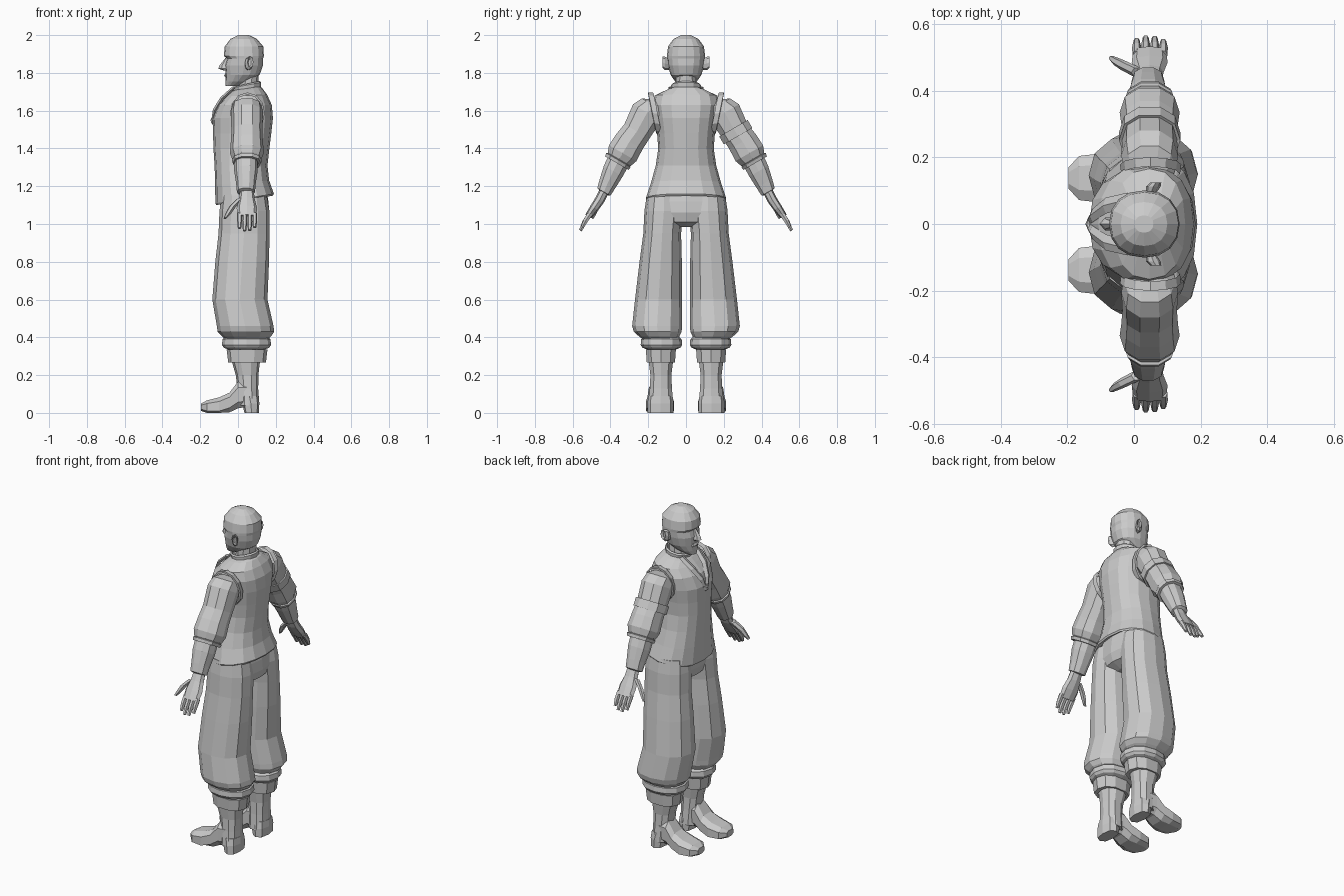
import bpy, bmesh
from math import cos, sin, pi, copysign
from mathutils import Vector

X, Y, Z = Vector((1, 0, 0)), Vector((0, 1, 0)), Vector((0, 0, 1))
ARM = Vector((0, .866, .5))          # across the arm, which hangs out and down


def loft(name, rings, n=12, u=X, v=Y, p=1.0, cap=True, mirror=False, floor=None, turn=0):
    """Skin rings of (x, y, z, ru, rv[, tilt]); tilt lifts the +u side."""
    bm = bmesh.new()
    loops = []
    for x, y, z, ru, rv, *tilt in rings:
        loop = []
        for i in range(n):
            a = 2 * pi * (i + turn) / n
            c, s = (copysign(abs(k) ** p, k) for k in (cos(a), sin(a)))
            co = Vector((x, y, z)) + u * (ru * c) + v * (rv * s) + Z * ((tilt[0] if tilt else 0) * c)
            if floor is not None:
                co.z = max(co.z, floor)
            loop.append(bm.verts.new(co))
        loops.append(loop)
    for a, b in zip(loops, loops[1:]):
        for i in range(n):
            j = (i + 1) % n
            bm.faces.new((a[i], a[j], b[j], b[i]))
    if cap:
        bm.faces.new(loops[0])
        bm.faces.new(loops[-1])
    bmesh.ops.recalc_face_normals(bm, faces=bm.faces)
    me = bpy.data.meshes.new(name)
    bm.to_mesh(me)
    bm.free()
    ob = bpy.data.objects.new(name, me)
    bpy.context.collection.objects.link(ob)
    if mirror:
        m = ob.modifiers.new("mirror", 'MIRROR')
        m.use_axis = (False, True, False)
        m.use_mirror_merge = False
    return ob


# Head, the figure looks towards -x
loft("head", [(x, 0, z, rx, ry) for z, x, rx, ry in (
    (1.73, -.03, .035, .03), (1.755, 0, .065, .058), (1.79, .025, .09, .082),
    (1.84, .032, .1, .096), (1.875, .037, .095, .1), (1.89, .031, .106, .101),
    (1.94, .032, .102, .095), (1.98, .03, .07, .066), (2.0, .03, .028, .026))], n=16, p=.9)
loft("nose", [(-.058, 0, 1.88, .008, .01), (-.07, 0, 1.84, .028, .016),
              (-.07, 0, 1.822, .034, .022), (-.06, 0, 1.812, .015, .015)], n=6)
loft("mouth", [(-.05, 0, 1.775, .016, .03), (-.055, 0, 1.785, .018, .035),
               (-.05, 0, 1.797, .018, .03)], n=8)
loft("ear", [(.05, .09, 1.845, .014, .03), (.058, .112, 1.85, .022, .036),
             (.066, .125, 1.858, .016, .03), (.062, .116, 1.853, .008, .018)],
     n=8, v=Z, mirror=True)
loft("neck", [(.045, 0, 1.64, .065, .07), (.052, 0, 1.72, .055, .058),
              (.06, 0, 1.8, .05, .055)], n=10)
loft("collar", [(.046, 0, 1.70, .072, .078), (.045, 0, 1.735, .078, .08, .015),
                (.045, 0, 1.742, .07, .072, .015), (.048, 0, 1.70, .06, .06)],
     n=12, cap=False)

# Waistcoat with flared hem, dropping at the front
loft("waistcoat", [(x, 0, z, rx, ry, t) for z, x, rx, ry, t in (
    (1.15, .032, .122, .19, .02), (1.125, .035, .15, .208, .025), (1.135, .035, .155, .213, .025),
    (1.22, .022, .143, .185, .01), (1.31, .016, .14, .16, 0), (1.4, .018, .148, .147, 0),
    (1.48, .022, .154, .153, 0), (1.56, .025, .16, .165, 0), (1.63, .036, .143, .178, 0),
    (1.68, .046, .108, .166, .005), (1.71, .046, .082, .1, .01), (1.72, .046, .065, .07, .01))],
     n=16, p=.86, cap=False)
loft("lapel", [(-.02, .072, 1.725, .022, .008), (-.085, .055, 1.665, .024, .01),
               (-.125, .025, 1.6, .02, .01), (-.137, .004, 1.53, .008, .008)],
     n=4, u=Y, v=Vector((-.8, 0, .6)), mirror=True)
loft("neck_lacing", [(-.13, -.025, 1.56, .005, .008), (-.138, 0, 1.55, .008, .012),
                     (-.13, .025, 1.56, .005, .008)], n=6, v=Z)
loft("armhole_trim", [(.05, .15, 1.585, .088, .112), (.05, .178, 1.587, .092, .112),
                      (.05, .18, 1.587, .082, .1)], n=12,
     v=Vector((0, .2, .98)), cap=False, mirror=True)


# Sleeves and forearms: (y, z, half depth in x, half thickness)
def arm(name, rows, mirror=True, x=.047, n=10, cap=True):
    loft(name, [(x, y, z, ru, rv) for y, z, ru, rv in rows], n=n, v=ARM, p=.9,
         cap=cap, mirror=mirror)


arm("sleeve", [(.12, 1.63, .06, .06), (.165, 1.625, .078, .083), (.205, 1.59, .085, .091),
               (.26, 1.49, .082, .08), (.30, 1.435, .085, .084), (.335, 1.375, .09, .088),
               (.352, 1.345, .078, .075), (.36, 1.33, .06, .06)])
arm("sleeve_band", [(.357, 1.342, .07, .07), (.358, 1.338, .08, .078),
                    (.366, 1.322, .075, .075), (.366, 1.322, .06, .06)], cap=False)
arm("upper_armband", [(.252, 1.505, .083, .082), (.251, 1.507, .092, .091),
                      (.276, 1.465, .092, .091), (.276, 1.465, .08, .08)], mirror=False, cap=False)
arm("forearm", [(.36, 1.33, .062, .062), (.385, 1.28, .062, .06), (.415, 1.215, .052, .05),
                (.435, 1.17, .048, .042), (.437, 1.165, .03, .025)], x=.042)

# Hands
arm("palm", [(.432, 1.175, .036, .026), (.455, 1.13, .042, .026), (.485, 1.085, .054, .024),
             (.517, 1.04, .05, .019)], n=8)
for i, (x, k) in enumerate(((.008, .85), (.035, 1), (.062, .98), (.088, .8))):
    arm("finger_%d" % (i + 1), [(.507, 1.055, .013, .016),
        (.507 + .03 * k, 1.055 - .045 * k, .0135, .014),
        (.507 + .052 * k, 1.055 - .09 * k, .009, .009)], x=x, n=6)
loft("thumb", [(.01, .455, 1.13, .018, .018), (-.03, .475, 1.09, .018, .017),
               (-.052, .487, 1.055, .015, .014), (-.068, .498, 1.03, .008, .009)],
     n=6, v=ARM, mirror=True)

# Baggy trousers
loft("trouser_seat", [(.03, 0, 1.2, .118, .165), (.033, 0, 1.12, .128, .2),
                      (.036, 0, 1.06, .13, .205), (.036, 0, 1.01, .115, .18),
                      (.036, 0, .985, .06, .1)], p=.85)
loft("trouser_leg", [(x, y, z, rx, ry) for z, x, y, rx, ry in (
    (1.15, .033, .115, .12, .093), (1.07, .034, .117, .132, .103), (.95, .032, .126, .135, .1),
    (.8, .022, .134, .142, .112), (.6, .01, .145, .146, .125), (.46, .038, .153, .15, .132),
    (.43, .042, .15, .15, .127), (.405, .045, .142, .13, .107), (.385, .045, .132, .105, .09))],
     p=.9, mirror=True)
loft("trouser_gather", [(.045, .13, z, r + .02, r) for z, r in (
    (.405, .09), (.39, .107), (.36, .11), (.345, .1), (.335, .075))], p=.9, mirror=True)

# Boots
loft("boot_cuff", [(.048, .133, .27, .075, .065), (.048, .133, .268, .1, .078),
                   (.048, .133, .335, .108, .083), (.048, .133, .335, .08, .06)],
     p=.85, n=10, mirror=True, cap=False)
loft("boot_shaft", [(.05, .133, .35, .075, .062), (.042, .133, .27, .074, .067),
                    (.048, .133, .2, .06, .058), (.052, .133, .13, .055, .061),
                    (.055, .133, .04, .055, .07)], p=.85, n=10, mirror=True)
loft("boot_foot", [(x, .138, z, ry, rz) for x, z, ry, rz in (
    (-.197, .03, .033, .02), (-.165, .03, .07, .038), (-.1, .035, .078, .05),
    (-.045, .055, .07, .055), (0, .095, .062, .075), (.06, .1, .055, .07))],
     n=8, u=Y, v=Z, p=.7, floor=0, turn=.5, mirror=True)
loft("boot_heel", [(.072, .135, 0, .038, .07), (.068, .135, .05, .045, .07),
                   (.06, .135, .09, .05, .064)], n=8, p=.75, mirror=True)
